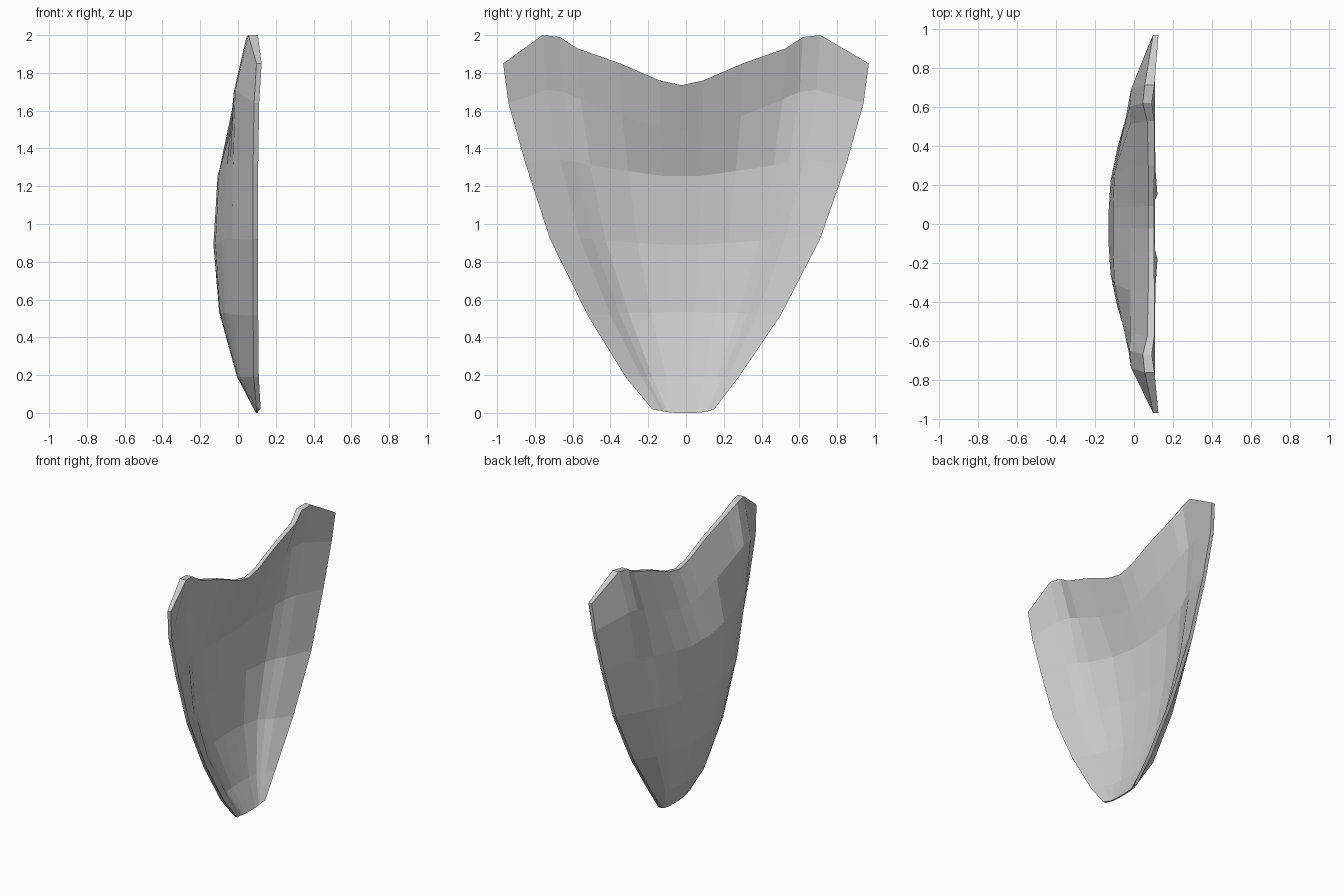
import bpy, bmesh

# Column positions from centre to edge, as fractions of the half width
COLS = [0, .12, .335, .57, .665, .76, 1]
# Shell thickness per column, thicker near the shoulders
THICK = [.03, .03, .031, .036, .046, .06, .027]

# Each row: half width, centre shift, heights and outer-face depths (centre to edge)
ROWS = [
    (.165, -.015, [0, 0, 0, .004, .006, .01, .02], [.095, .095, .095, .095, .095, .095, .098]),
    (.30, -.02, [.19] * 7, [-.005, -.005, -.005, .0, .005, .015, .083]),
    (.51, -.01, [.535, .535, .53, .53, .525, .52, .515], [-.10, -.10, -.095, -.07, -.05, -.025, .08]),
    (.715, -.005, [.89, .89, .90, .91, .92, .92, .92], [-.13, -.13, -.12, -.085, -.06, -.03, .08]),
    (.85, 0, [1.255, 1.255, 1.28, 1.31, 1.33, 1.34, 1.32], [-.108, -.108, -.10, -.06, -.042, -.025, .08]),
    (.94, 0, [1.5, 1.51, 1.57, 1.66, 1.70, 1.71, 1.64], [-.017, -.017, -.018, -.02, -.022, -.015, .085]),
    (.968, 0, [1.735, 1.76, 1.85, 1.93, 1.99, 2.0, 1.85], [.073, .073, .073, .068, .045, .055, .098]),
]

bm = bmesh.new()


def point(i, j, inner):
    """Shell point of row i, column j (-6..6) on the outer or inner face."""
    hw, shift, zs, xs = ROWS[i]
    k = abs(j)
    s = COLS[k] * (1 if j > 0 else -1)
    y = s * hw + (shift if k == 6 else -.025 * min(1, hw))
    x, z = xs[k], zs[k]
    if inner:
        x += min(THICK[k], .05) if i == 6 else THICK[k]
        if i == 0:      # bottom lip tapers
            x = xs[k] + (.022 if k == 6 else .012)
        elif i == 5 and k in (2, 3):   # inner face runs straighter up to the rim
            x += .012
    return bm.verts.new((x, y, z))


# Outer and inner faces
outer, inner = [[[point(i, j, side) for j in range(-6, 7)] for i in range(7)]
                for side in (False, True)]
for grid in (outer, inner):
    for a, b in zip(grid, grid[1:]):
        for j in range(12):
            bm.faces.new((a[j], a[j + 1], b[j + 1], b[j]))


# Rim closing the two faces all the way round
def border(g):
    return (g[0] + [r[-1] for r in g[1:]] + g[-1][-2::-1]
            + [r[0] for r in g[-2:0:-1]])


o, n = border(outer), border(inner)
for i in range(len(o)):
    bm.faces.new((o[i - 1], o[i], n[i], n[i - 1]))
bmesh.ops.recalc_face_normals(bm, faces=bm.faces)

mesh = bpy.data.meshes.new("curved_shell_plate")
bm.to_mesh(mesh)
bm.free()
obj = bpy.data.objects.new("curved_shell_plate", mesh)
bpy.context.collection.objects.link(obj)
